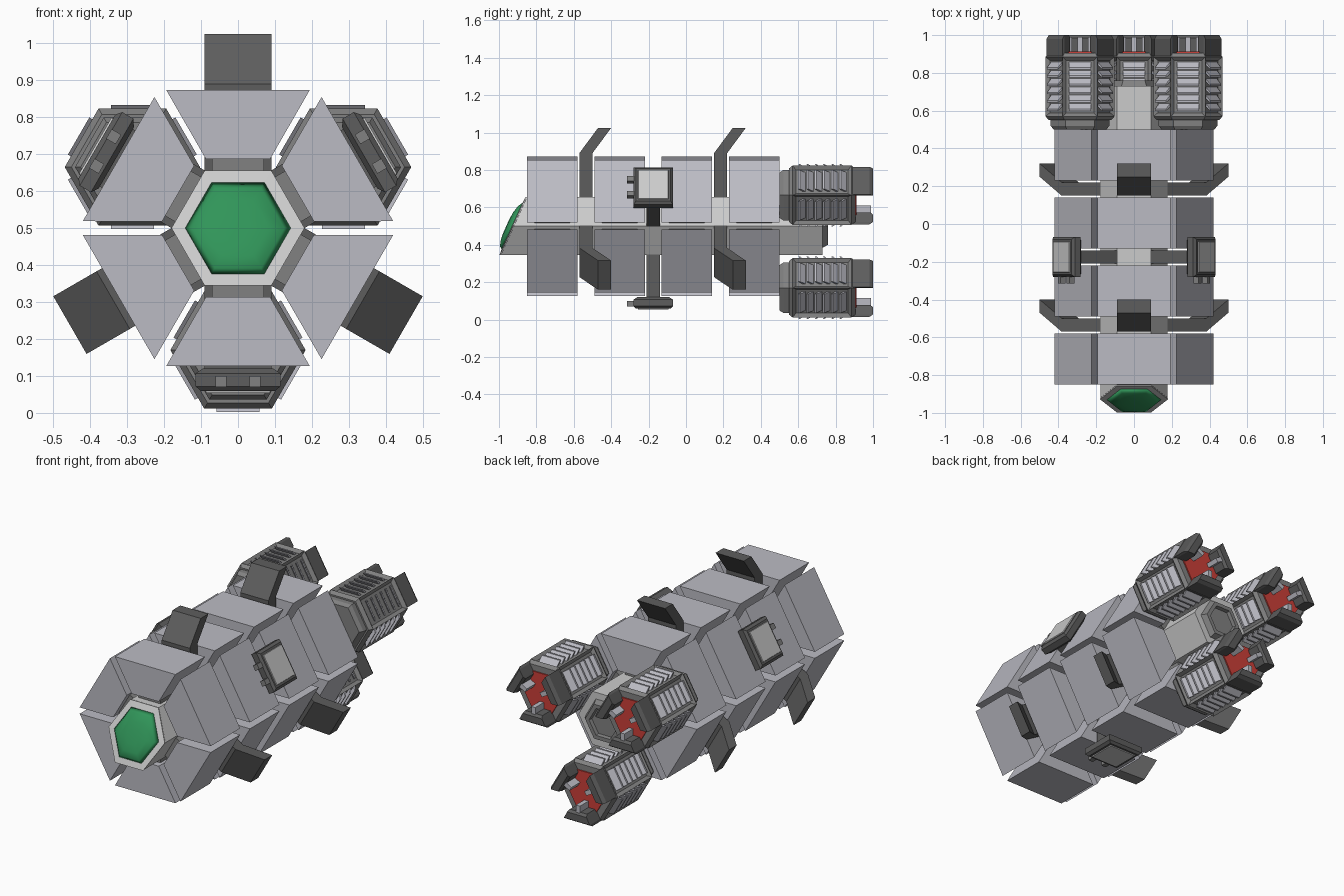
import bpy, bmesh
from math import cos, sin, radians
from mathutils import Matrix, Vector

if "Cube" in bpy.data.objects:
    bpy.data.objects.remove(bpy.data.objects["Cube"])


def material(name, col):
    m = bpy.data.materials.new(name)
    m.diffuse_color = (*col, 1)
    m.use_nodes = True
    m.node_tree.nodes["Principled BSDF"].inputs["Base Color"].default_value = m.diffuse_color
    return m


HULL = material("hull_grey", (0.50, 0.50, 0.55))
LIGHT = material("light_grey", (0.58, 0.58, 0.57))
MID = material("mid_grey", (0.22, 0.22, 0.22))
DARK = material("dark_grey", (0.11, 0.11, 0.11))
GREEN = material("window_green", (0.03, 0.30, 0.10))
RED = material("nozzle_red", (0.60, 0.05, 0.04))


def make(name, solids, mat, M, inset=None, smooth=False):
    """Each solid is a list of vertex rings, bridged in order and capped."""
    bm = bmesh.new()
    for rings in solids:
        vs = [[bm.verts.new(p) for p in r] for r in rings]
        n = len(vs[0])
        for a, b in zip(vs, vs[1:]):
            for i in range(n):
                j = (i + 1) % n
                bm.faces.new((a[i], a[j], b[j], b[i]))
        bm.faces.new(vs[0][::-1])
        bm.faces.new(vs[-1])
    bmesh.ops.recalc_face_normals(bm, faces=bm.faces)
    if inset:
        bm.normal_update()
        sides = [f for f in bm.faces if abs(f.normal.y) < 0.1 and f.calc_area() > 0.03]
        bmesh.ops.inset_individual(bm, faces=sides, thickness=inset[0], depth=inset[1])
    for f in bm.faces:
        f.smooth = smooth
    bm.transform(M)
    me = bpy.data.meshes.new(name)
    bm.to_mesh(me)
    bm.free()
    me.materials.append(mat)
    ob = bpy.data.objects.new(name, me)
    bpy.context.collection.objects.link(ob)
    return ob


def hexa(R, y):
    return [Vector((R * cos(radians(60 * k)), y, R * sin(radians(60 * k)))) for k in range(6)]


def rect(hx, y0, y1, z):
    return [Vector(p) for p in ((-hx, y0, z), (hx, y0, z), (hx, y1, z), (-hx, y1, z))]


def box(hx, y0, y1, z0, z1):
    return [rect(hx, y0, y1, z0), rect(hx, y0, y1, z1)]


def around(deg):
    """Frame turned about the ship axis: local z points radially outward."""
    return Matrix.Translation((0, 0, 0.5)) @ Matrix.Rotation(radians(deg), 4, 'Y')


# Hexagonal spine with raked nose and stepped tail hub
def rake(ring, push=0.0):
    return [Vector((p.x, -0.92 + 0.45 * p.z - push, p.z)) for p in ring]


axis = around(0)
make("spine", [[rake(hexa(0.178, 0)), hexa(0.178, 0.73)]], LIGHT, axis)
make("nose_rim", [[rake(hexa(0.178, 0), 0.001), rake(hexa(0.18, 0), 0.008),
                   rake(hexa(0.145, 0), 0.010)]], LIGHT, axis)
make("tail_hub", [[hexa(0.14, 0.72), hexa(0.115, 0.76), hexa(0.09, 0.76),
                   hexa(0.085, 0.74)]], MID, axis)

# Domed cockpit window
make("window", [[rake(hexa(0.145, 0), 0.008), rake(hexa(0.125, 0), 0.026),
                 rake(hexa(0.085, 0), 0.037), rake(hexa(0.04, 0), 0.041)]],
     GREEN, axis, smooth=True)

# Four rings of six cargo pods, each held by a clamp on the spine
for y in (-0.85, -0.49, -0.13, 0.23):
    for k in range(6):
        M = around(60 * k)
        pod = [rect(0.087, y, y + 0.27, 0.187), rect(0.194, y, y + 0.27, 0.373)]
        make("cargo_pod", [pod], HULL, M)
        make("pod_clamp", [box(0.07, y + 0.04, y + 0.23, 0.15, 0.19)], MID, M)

# Swept-back fins in the first and third gaps
fin = [(0, 0.15), (0, 0.39), (0.10, 0.525), (0.17, 0.525), (0.07, 0.39), (0.07, 0.15)]
for y in (-0.57, 0.15):
    for deg in (0, 120, 240):
        sides = [[Vector((s * 0.09, y + a, r)) for a, r in fin] for s in (-1, 1)]
        make("fin", [sides], DARK, around(deg))


def engine(deg):
    E = around(deg) @ Matrix.Translation((0, 0, 0.33))
    make("engine_collar", [[hexa(0.14, 0.50), hexa(0.155, 0.52), hexa(0.155, 0.57)]], MID, E)
    make("engine_body", [[hexa(0.165, 0.55), hexa(0.183, 0.57), hexa(0.183, 0.885),
                          hexa(0.165, 0.905)]], MID, E, inset=(0.026, -0.016))
    make("nozzle", [[hexa(0.125, 0.89), hexa(0.125, 0.912)]], RED, E)
    # Forward-tilted cooling slats on all six faces
    slats = []
    for k in range(6):
        turn = Matrix.Rotation(radians(60 * k), 4, 'Y')
        for i in range(6):
            y = 0.625 + 0.044 * i
            slats.append([[turn @ p for p in r] for r in
                          (rect(0.058, y, y + 0.018, 0.138), rect(0.058, y - 0.026, y - 0.016, 0.168))])
    make("cooling_slats", slats, HULL, E)
    # Three nozzle petals with light inner ribs
    for b in (0, 120, 240):
        P = E @ Matrix.Rotation(radians(b), 4, 'Y')
        make("nozzle_petal", [[rect(0.055, 0.89, 0.985, 0.092), rect(0.062, 0.89, 1.0, 0.104),
                               rect(0.083, 0.89, 1.0, 0.143), rect(0.085, 0.89, 0.98, 0.156)]],
             DARK, P)
        make("petal_rib", [box(0.013, 0.90, 0.99, 0.055, 0.10)], HULL, P)


# Sensor boxes in the middle gap and engines at the rear share three sides
for deg in (60, 180, 300):
    M = around(deg)
    make("sensor_stem", [box(0.09, -0.21, -0.14, 0.15, 0.39)], DARK, M)
    make("sensor_box", [[rect(0.095, -0.26, -0.09, 0.38), rect(0.115, -0.28, -0.07, 0.393),
                         rect(0.115, -0.28, -0.07, 0.428), rect(0.10, -0.268, -0.082, 0.441)]],
         DARK, M)
    make("sensor_panel", [[rect(0.09, -0.258, -0.092, 0.435), rect(0.086, -0.255, -0.095, 0.446)]],
         LIGHT, M)
    for s in (-1, 1):
        T = M @ Matrix.Translation((s * 0.046, 0, 0))
        make("sensor_barrel", [box(0.015, -0.315, -0.27, 0.40, 0.43)], MID, T)
    engine(deg)
